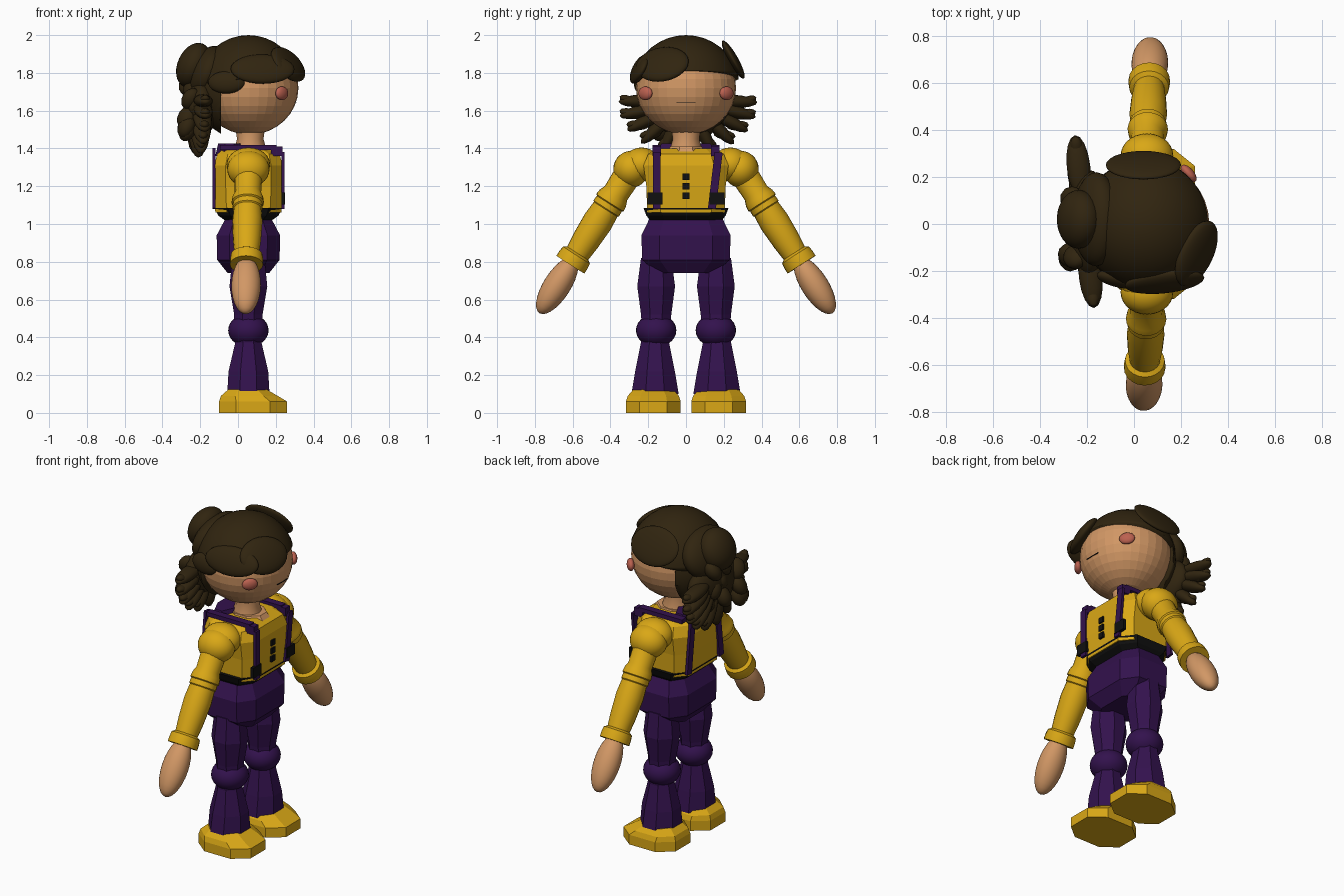
import bpy, bmesh, math, random
from mathutils import Vector, Matrix

if "Cube" in bpy.data.objects:
    bpy.data.objects.remove(bpy.data.objects["Cube"])
random.seed(4)


def material(name, r, g, b):
    m = bpy.data.materials.new(name)
    m.use_nodes = True
    m.diffuse_color = (r, g, b, 1)
    bsdf = m.node_tree.nodes["Principled BSDF"]
    bsdf.inputs["Base Color"].default_value = (r, g, b, 1)
    bsdf.inputs["Roughness"].default_value = 0.9
    return m


SKIN = material("skin", 0.64, 0.31, 0.13)
HAIR = material("dark brown hair", 0.03, 0.018, 0.005)
YELLOW = material("yellow cloth", 0.70, 0.39, 0.008)
PURPLE = material("purple cloth", 0.033, 0.006, 0.075)
BLACK = material("black trim", 0.005, 0.005, 0.005)
CHEEK = material("rosy cheek", 0.50, 0.12, 0.08)


def finish(bm, name, mat, smooth=False):
    bmesh.ops.recalc_face_normals(bm, faces=bm.faces)
    me = bpy.data.meshes.new(name)
    bm.to_mesh(me)
    bm.free()
    me.materials.append(mat)
    me.polygons.foreach_set("use_smooth", [smooth] * len(me.polygons))
    ob = bpy.data.objects.new(name, me)
    bpy.context.collection.objects.link(ob)
    return ob


def aligned(center, axis):
    return Matrix.Translation(center) @ Vector(axis).to_track_quat('Z', 'Y').to_matrix().to_4x4()


def ellipsoid(name, mat, center, radii, axis=(0, 0, 1), smooth=True, cut=None, segs=28):
    """Ellipsoid with its local z along axis; cut = (point, normal) keeps the normal's side."""
    bm = bmesh.new()
    frame = Matrix.Translation(center) if tuple(axis) == (0, 0, 1) else aligned(center, axis)
    bmesh.ops.create_uvsphere(bm, u_segments=segs, v_segments=segs // 2, radius=1,
                              matrix=frame @ Matrix.Diagonal((*radii, 1)))
    if cut:
        bmesh.ops.bisect_plane(bm, geom=bm.verts[:] + bm.edges[:] + bm.faces[:],
                               plane_co=cut[0], plane_no=cut[1], clear_inner=True)
        bmesh.ops.holes_fill(bm, edges=[e for e in bm.edges if e.is_boundary])
    return finish(bm, name, mat, smooth)


def bridge(bm, rings):
    loops = [[bm.verts.new(p) for p in ring] for ring in rings]
    n = len(loops[0])
    for a, b in zip(loops, loops[1:]):
        for i in range(n):
            bm.faces.new((a[i], a[(i + 1) % n], b[(i + 1) % n], b[i]))
    bm.faces.new(loops[0])
    bm.faces.new(loops[-1])


def loft(name, mat, levels, cx, cy, c=0.3):
    """Stack of chamfered rectangles; each level is (z, x shift, half x, half y)."""
    k = 1 - c * 2
    corners = [(1, -k), (1, k), (k, 1), (-k, 1), (-1, k), (-1, -k), (-k, -1), (k, -1)]
    bm = bmesh.new()
    bridge(bm, [[(cx + dx + hx * u, cy + hy * v, z) for u, v in corners]
                for z, dx, hx, hy in levels])
    return finish(bm, name, mat)


def limb(name, mat, start, end, profile, segs=20):
    """Turned shape from start to end; profile is (fraction, radius)."""
    start, end = Vector(start), Vector(end)
    frame, length = aligned(start, end - start), (end - start).length
    bm = bmesh.new()
    bridge(bm, [[frame @ Vector((r * math.cos(i * math.tau / segs),
                                 r * math.sin(i * math.tau / segs), t * length))
                 for i in range(segs)] for t, r in profile])
    ob = finish(bm, name, mat, True)
    bpy.context.view_layer.objects.active = ob
    bpy.ops.object.select_all(action='DESELECT')
    ob.select_set(True)
    bpy.ops.object.shade_smooth_by_angle(angle=math.radians(35))
    return ob


def box(name, mat, center, size, tilt=0):
    bm = bmesh.new()
    bmesh.ops.create_cube(bm, size=1, matrix=Matrix.Translation(center)
                          @ Matrix.Rotation(tilt, 4, 'X') @ Matrix.Diagonal((*size, 1)))
    return finish(bm, name, mat)


CX = 0.055

# Trunk
loft("torso", YELLOW, [(1.06, 0, .175, .205), (1.2, 0, .182, .21), (1.31, 0, .182, .225),
                       (1.37, 0, .165, .2), (1.40, -.01, .12, .16)], CX, 0, .17)
loft("belt", BLACK, [(1.02, 0, .125, .19), (1.045, 0, .16, .21), (1.085, 0, .18, .225)], CX, 0, .2)
loft("hips", PURPLE, [(.74, 0, .11, .15), (.81, 0, .165, .232), (.94, 0, .168, .236),
                      (1.035, 0, .118, .19)], CX, 0, .2)
loft("neckline", SKIN, [(1.35, .04, .125, .10), (1.41, .02, .10, .085)], CX, 0)
limb("neck", SKIN, (CX + .01, 0, 1.38), (CX + .01, 0, 1.52), [(0, .09), (.5, .07), (1, .08)], 12)
loft("back_yoke", PURPLE, [(1.36, 0, .075, .16), (1.425, 0, .06, .13)], -.045, 0)
for i in range(3):
    box("button", BLACK, (.238, 0, 1.15 + .05 * i), (.016, .036, .034))

# Paired parts on either side of the trunk
for s, side in ((-1, "near"), (1, "far")):
    # Braces and clips
    y = .155 * s
    box(side + "_front_brace", PURPLE, (.238, y, 1.23), (.016, .042, .30), -.06 * (s + 1))
    box(side + "_chest_brace", PURPLE, (.205, y, 1.385), (.06, .045, .05))
    box(side + "_shoulder_brace", PURPLE, (.055, y, 1.405), (.30, .045, .025))
    box(side + "_back_brace", PURPLE, (-.128, y * .9, 1.24), (.016, .045, .32), .12 * s)
    box(side + "_brace_clip", BLACK, (.24, y + .01 * s, 1.135), (.02, .08, .065))

    # Legs
    ly = .158 * s
    loft(side + "_thigh", PURPLE, [(.44, 0, .075, .075), (.52, 0, .075, .08), (.67, 0, .1, .1),
                                   (.82, 0, .085, .08)], CX, ly)
    ellipsoid(side + "_knee", PURPLE, (CX, ly, .437), (.107, .107, .088))
    loft(side + "_shin", PURPLE, [(.10, 0, .112, .125), (.22, 0, .105, .105), (.37, 0, .07, .075),
                                  (.43, 0, .07, .075)], CX, ly + .006 * s)
    loft(side + "_shoe", YELLOW, [(0, 0, .18, .145), (.06, 0, .18, .145), (.09, -.02, .15, .135),
                                  (.125, -.03, .10, .105)], .08, .173 * s, .25)

    # Arms
    shoulder = Vector((CX, .29 * s, 1.29))
    wrist = Vector((CX + .01 * s, .612 * s, .785))
    ellipsoid(side + "_shoulder_puff", YELLOW, (CX, .235 * s, 1.315), (.115, .10, .09))
    ellipsoid(side + "_shoulder", YELLOW, shoulder, (.112, .095, .097))
    limb(side + "_sleeve", YELLOW, shoulder, wrist,
         [(0, .075), (.25, .070), (.30, .082), (.35, .086), (.36, .078), (.41, .080), (.42, .074),
          (.55, .080), (.75, .074), (.88, .066), (.90, .084), (.95, .088), (1, .088)])
    reach = (wrist - shoulder).normalized()
    ellipsoid(side + "_hand", SKIN, wrist + reach * .13, (.078, .072, .175), reach)

    # Cheeks
    ellipsoid(side + "_cheek", CHEEK, (.232, .215 * s, 1.692), (.045, .036, .022), (.75, .65 * s, 0))

# Head
ellipsoid("head", SKIN, (.06, 0, 1.72), (.26, .265, .247), smooth=False, segs=32)
box("mouth", BLACK, (.306, 0, 1.645), (.006, .10, .003))

# Hair on the skull
ellipsoid("hair_cap", HAIR, (.055, 0, 1.72), (.275, .285, .28),
          cut=((0, 0, 1.765), (-.15, 0, 1)), segs=36)
ellipsoid("back_hair", HAIR, (.04, 0, 1.70), (.265, .275, .255),
          cut=((-.09, 0, 1.7), (-1, 0, 0)), segs=36)
ellipsoid("fringe_lobe", HAIR, (.265, -.125, 1.845), (.15, .11, .04), (.75, -.35, .6))
ellipsoid("near_side_lobe", HAIR, (.13, -.245, 1.82), (.17, .085, .035), (.1, -.9, .45))
ellipsoid("near_temple_lobe", HAIR, (-.06, -.235, 1.75), (.10, .06, .035), (-.2, -1, .15))
ellipsoid("far_side_lobe", HAIR, (.04, .25, 1.87), (.16, .115, .026), (0, .87, .49))

# Gathered hair behind the head
ellipsoid("bun_base", HAIR, (-.16, .02, 1.80), (.20, .15, .09), (-1, 0, .4))
ellipsoid("bun", HAIR, (-.235, .02, 1.84), (.125, .125, .085), (-.9, 0, .4))
ellipsoid("hair_mass", HAIR, (-.19, 0, 1.62), (.085, .23, .15))

# Fan of locks spreading to both sides and down
for i in range(11):
    a = math.radians(-188 + i * 19.5)
    root = Vector((-.21, .01, 1.66))
    out = Vector((-.11 * math.cos(a), math.cos(a), math.sin(a) * .62 - .12))
    ellipsoid("lock", HAIR, root + out * .235, (.05, .035, .135), out, segs=16)
    ellipsoid("lock_tip", HAIR, root + out * .31, (.03, .026, .06),
              out + Vector((0, 0, .5)), segs=12)

# Loose curls over the fan
for i in range(16):
    spot = Vector((-.255 + random.uniform(-.03, .05), random.uniform(-.17, .17),
                   1.50 + .016 * i))
    ellipsoid("curl", HAIR, spot, (.055, .045, .065),
              (-.4, random.uniform(-.6, .6), -1), segs=14)
